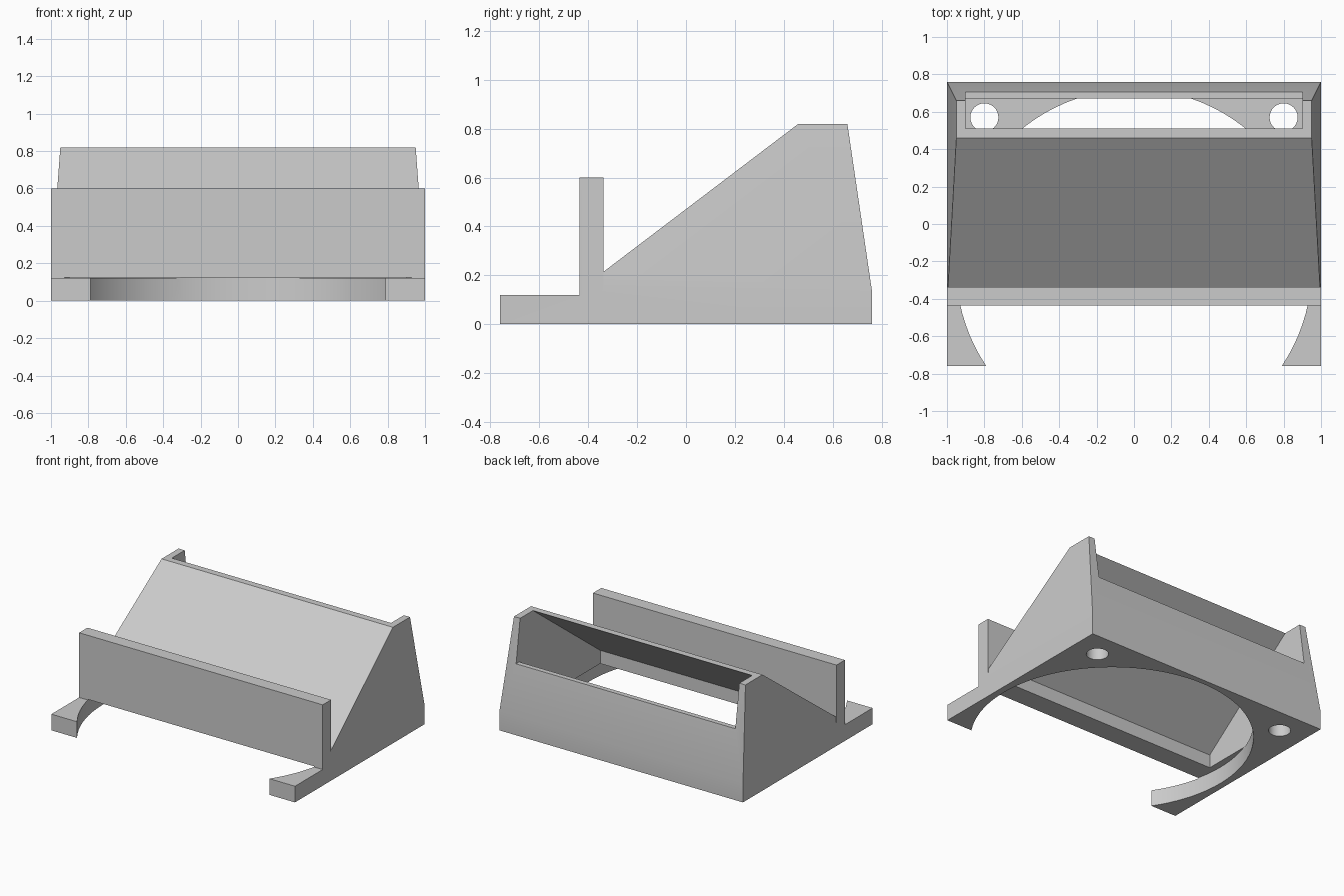
import bpy
import bmesh
import math

cube = bpy.data.objects.get("Cube")
if cube:
    bpy.data.objects.remove(cube, do_unlink=True)

grey = bpy.data.materials.new("plain grey")
grey.use_nodes = True
grey.diffuse_color = (0.6, 0.6, 0.6, 1)
grey.node_tree.nodes["Principled BSDF"].inputs["Base Color"].default_value = (0.6, 0.6, 0.6, 1)


def finish(name, bm):
    bmesh.ops.recalc_face_normals(bm, faces=bm.faces)
    mesh = bpy.data.meshes.new(name)
    bm.to_mesh(mesh)
    bm.free()
    mesh.materials.append(grey)
    obj = bpy.data.objects.new(name, mesh)
    bpy.context.collection.objects.link(obj)
    return obj


def prism(name, profile, half_width, caps=None):
    """Extrude a (y, z) profile across x; half_width depends on height."""
    bm = bmesh.new()
    sides = [[bm.verts.new((s * half_width(z), y, z)) for y, z in profile] for s in (-1, 1)]
    n = len(profile)
    for i in range(n):
        j = (i + 1) % n
        bm.faces.new((sides[0][i], sides[0][j], sides[1][j], sides[1][i]))
    for ring in sides:
        for cap in caps or [range(n)]:
            bm.faces.new([ring[i] for i in cap])
    return finish(name, bm)


def cylinder(name, x, y, radius, bottom, top, segments):
    bm = bmesh.new()
    bmesh.ops.create_cone(bm, cap_ends=True, segments=segments, radius1=radius,
                          radius2=radius, depth=top - bottom)
    bmesh.ops.translate(bm, verts=bm.verts, vec=(x, y, (top + bottom) / 2))
    return finish(name, bm)


def combine(target, helper, operation):
    helper.hide_render = True
    mod = target.modifiers.new(helper.name, "BOOLEAN")
    mod.operation = operation
    mod.solver = "EXACT"
    mod.object = helper
    bpy.ops.object.select_all(action="DESELECT")
    target.select_set(True)
    bpy.context.view_layer.objects.active = target
    bpy.ops.object.modifier_apply(modifier=mod.name)
    bpy.data.objects.remove(helper, do_unlink=True)


# Sloped housing: straight foot, sides leaning in towards the top
SHOULDER, TOP = 0.14, 0.82


def lean(z):
    return 1 - 0.05 * max(0, z - SHOULDER) / (TOP - SHOULDER)


stand = prism("sloped_stand",
              [(-0.337, 0), (0.76, 0), (0.76, SHOULDER), (0.66, TOP),
               (0.46, TOP), (-0.337, 0.215), (-0.337, SHOULDER)],
              lean, caps=[(0, 1, 2, 6), (6, 2, 3, 4, 5)])

# Hollow inside, open above the low back wall
cavity = prism("cavity_cutter",
               [(-0.28, 0.12), (0.67, 0.12), (0.67, 0.5), (0.9, 0.5),
                (0.9, 0.92), (0.642, 0.92), (-0.28, 0.223)], lambda z: 0.9)
combine(stand, cavity, "DIFFERENCE")

# Upright front lip with the flat feet ahead of it
lip = prism("front_lip",
            [(-0.76, 0), (-0.337, 0), (-0.337, 0.6), (-0.435, 0.6),
             (-0.435, 0.12), (-0.76, 0.12)], lambda z: 1)
combine(stand, lip, "UNION")

# Large round opening in the base, and two screw holes
combine(stand, cylinder("base_opening_cutter", 0, -0.23, 0.951, -0.2, 0.125, 96), "DIFFERENCE")
for x in (-0.8, 0.8):
    combine(stand, cylinder("screw_hole_cutter", x, 0.57, 0.075, -0.2, 0.2, 32), "DIFFERENCE")

stand.select_set(True)
bpy.context.view_layer.objects.active = stand
bpy.ops.object.shade_smooth_by_angle(angle=math.radians(20))
